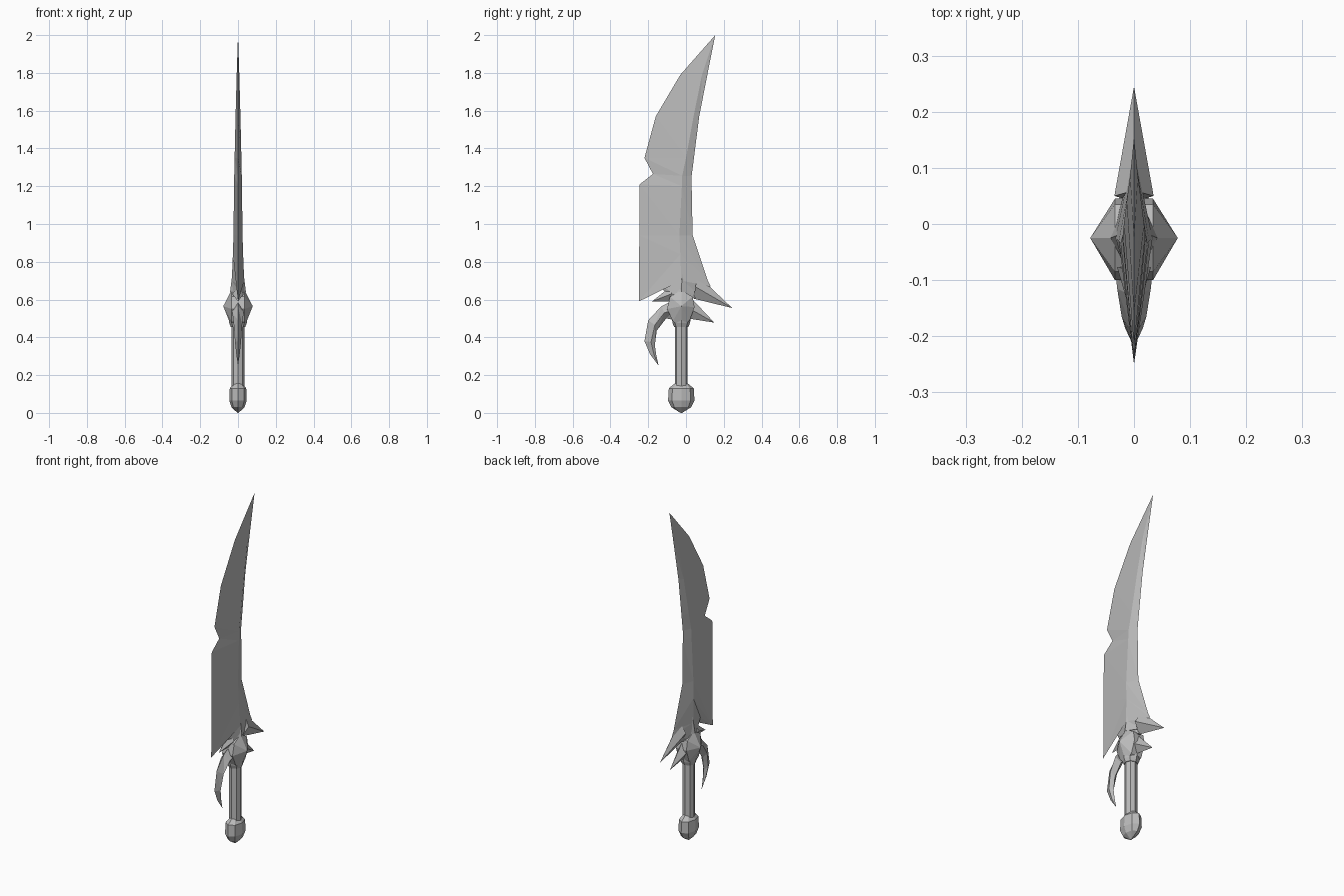
import bpy, bmesh, math

if "Cube" in bpy.data.objects:
    bpy.data.objects.remove(bpy.data.objects["Cube"])

steel = bpy.data.materials.new("grey steel")
steel.use_nodes = True
GREY = (0.5, 0.5, 0.5, 1)
steel.diffuse_color = GREY
steel.node_tree.nodes["Principled BSDF"].inputs["Base Color"].default_value = GREY

AXIS_Y = -0.025  # centre line of the handle


def finish(name, bm):
    """Weld, orient and store a mesh as a flat shaded object."""
    bmesh.ops.remove_doubles(bm, verts=bm.verts, dist=0.0005)
    bmesh.ops.recalc_face_normals(bm, faces=bm.faces)
    mesh = bpy.data.meshes.new(name)
    bm.to_mesh(mesh)
    bm.free()
    mesh.materials.append(steel)
    obj = bpy.data.objects.new(name, mesh)
    bpy.context.collection.objects.link(obj)
    return obj


def loft(name, rings):
    """Skin a list of closed rings of points and cap both ends."""
    bm = bmesh.new()
    loops = [[bm.verts.new(p) for p in ring] for ring in rings]
    n = len(loops[0])
    for a, b in zip(loops, loops[1:]):
        for i in range(n):
            j = (i + 1) % n
            # split along the diagonal so twisted panels stay crisp
            bm.faces.new((a[i], a[j], b[j]))
            bm.faces.new((a[i], b[j], b[i]))
    bm.faces.new(loops[0])
    bm.faces.new(loops[-1][::-1])
    bmesh.ops.dissolve_degenerate(bm, dist=0.0003, edges=bm.edges)
    return finish(name, bm)


def ridged(name, rows):
    """Diamond sections: sharp edge, raised ridge on both sides, sharp edge."""
    rings = []
    for (fy, fz), (ry, rz, rx), (by, bz) in rows:
        rings.append([(0, fy, fz), (rx, ry, rz), (0, by, bz), (-rx, ry, rz)])
    return loft(name, rings)


def turned(name, profile, sides, squash=1.0):
    """Faceted body of revolution about the handle, narrowed in x."""
    rings = []
    for z, r in profile:
        angles = [math.tau * i / sides for i in range(sides)]
        rings.append([(r * squash * math.cos(a), AXIS_Y + r * math.sin(a), z)
                      for a in angles])
    return loft(name, rings)


# Blade with notched cutting edge and flared heel
ridged("blade", [
    ((.155, 2.0), (.155, 2.0, .0), (.155, 2.0)),
    ((-.03, 1.79), (.085, 1.79, .007), (.113, 1.79)),
    ((-.16, 1.57), (.04, 1.57, .013), (.07, 1.57)),
    ((-.22, 1.35), (.0, 1.35, .018), (.042, 1.35)),
    ((-.175, 1.265), (-.02, 1.255, .02), (.03, 1.255)),
    ((-.245, 1.21), (-.022, 1.2, .021), (.03, 1.2)),
    ((-.247, .94), (-.035, .94, .024), (.035, .94)),
    ((-.25, .59), (-.03, .84, .027), (.115, .70)),
    ((-.135, .68), (-.025, .70, .033), (.13, .67)),
    ((-.12, .65), (-.025, .60, .038), (.06, .61)),
])


def spike(name, tip, top, bottom, half_width):
    """Four sided thorn growing out of the guard."""
    mid = ((top[0] + bottom[0]) / 2, (top[1] + bottom[1]) / 2)
    ridged(name, [(top, (*mid, half_width), bottom), (tip, (*tip, 0), tip)])


# Thorns around the guard
spike("heel_spike", (.245, .555), (.06, .73), (.04, .605), .035)
spike("back_spike", (.15, .478), (.035, .60), (.01, .50), .032)
spike("front_spike", (-.18, .59), (-.08, .67), (-.075, .59), .03)

# Curved finger horn
ridged("curved_horn", [
    ((-.06, .60), (-.055, .55, .036), (-.05, .49)),
    ((-.13, .565), (-.115, .53, .030), (-.105, .50)),
    ((-.20, .49), (-.165, .465, .022), (-.155, .435)),
    ((-.22, .38), (-.185, .375, .016), (-.165, .36)),
    ((-.19, .31), (-.17, .31, .009), (-.158, .31)),
    ((-.145, .25), (-.145, .25, .0), (-.145, .25)),
])

# Guard hub: faceted boss rising to a point on each side
bm = bmesh.new()
hub_outline = [(-.025, .65), (.035, .615), (.045, .56), (.02, .49),
               (-.025, .455), (-.07, .485), (-.1, .55), (-.085, .615)]
rims = {}
for side in (1, -1):
    rim = [bm.verts.new((side * .034, y, z)) for y, z in hub_outline]
    apex = bm.verts.new((side * .078, AXIS_Y, .565))
    for i, v in enumerate(rim):
        bm.faces.new((v, rim[(i + 1) % len(rim)], apex))
    rims[side] = rim
for i in range(len(hub_outline)):
    j = (i + 1) % len(hub_outline)
    bm.faces.new((rims[1][i], rims[1][j], rims[-1][j], rims[-1][i]))
finish("guard_hub", bm)

# Blade collar above the hub
ridged("blade_collar", [
    ((-.055, .72), (-.02, .735, .030), (.04, .72)),
    ((-.10, .64), (-.025, .64, .042), (.07, .63)),
])

# Handle
turned("grip", [(.13, .034), (.50, .034)], 8)
turned("grip_collar", [(.455, .038), (.475, .046), (.50, .05)], 8)
turned("pommel", [(.158, .032), (.13, .066), (.065, .07), (.03, .052), (.0, .004)], 8, .66)
